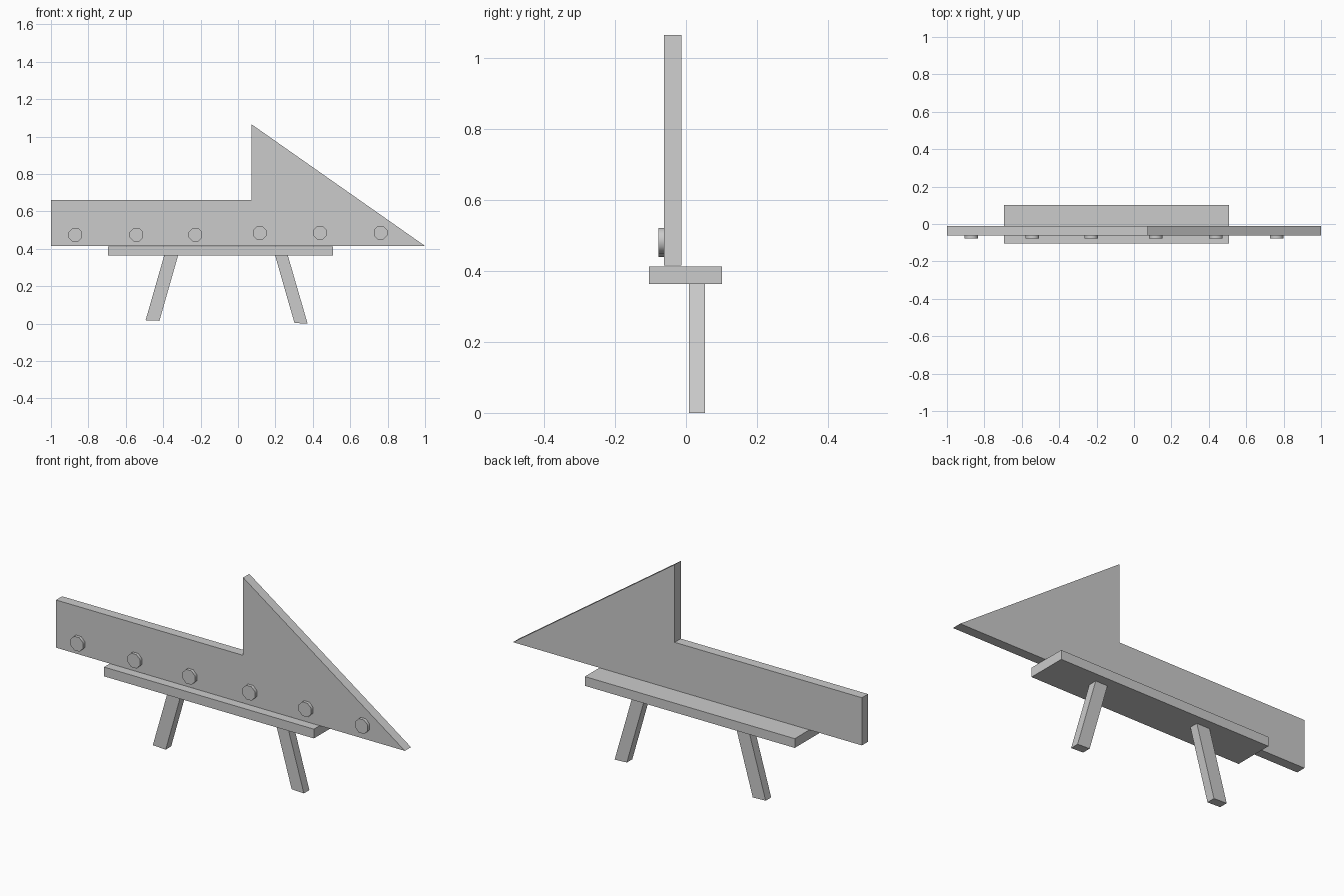
import bpy
import math

if "Cube" in bpy.data.objects:
    bpy.data.objects.remove(bpy.data.objects["Cube"])


def prism(name, profile, y0, y1):
    """Extrude an XZ profile (counter-clockwise seen from the front) from y0 to y1."""
    n = len(profile)
    verts = [(x, y0, z) for x, z in profile] + [(x, y1, z) for x, z in profile]
    faces = [tuple(range(n)), tuple(range(2 * n - 1, n - 1, -1))]
    faces += [(i, i + n, (i + 1) % n + n, (i + 1) % n) for i in range(n)]
    mesh = bpy.data.meshes.new(name)
    mesh.from_pydata(verts, [], faces)
    obj = bpy.data.objects.new(name, mesh)
    bpy.context.collection.objects.link(obj)
    return obj


# Arrow-shaped upright board
prism("arrow_board",
      [(-1, 0.415), (1, 0.415), (0.073, 1.065), (0.073, 0.662), (-1, 0.662)],
      -0.062, -0.012)

# Horizontal shelf under the board
prism("shelf", [(-0.695, 0.364), (0.508, 0.364), (0.508, 0.412), (-0.695, 0.412)],
      -0.104, 0.102)

# Splayed legs: bottom x range, top x range, foot height
for name, b0, b1, t0, t1, foot in [
        ("left_leg", -0.494, -0.42, -0.394, -0.32, 0.015),
        ("right_leg", 0.302, 0.372, 0.198, 0.266, 0.0)]:
    prism(name, [(b0, foot + 0.003), (b1, foot), (t1, 0.366), (t0, 0.366)],
          0.008, 0.053)

# Row of round pegs on the front of the board
pegs = [(-0.87, 0.475), (-0.543, 0.475), (-0.228, 0.475),
        (0.116, 0.485), (0.438, 0.485), (0.762, 0.485)]
for i, (x, z) in enumerate(pegs):
    bpy.ops.mesh.primitive_cylinder_add(
        vertices=8, radius=0.039, depth=0.018, location=(x, -0.069, z),
        rotation=(math.pi / 2, math.pi / 8, 0))
    peg = bpy.context.object
    peg.name = f"peg_{i + 1}"
    bpy.ops.object.shade_smooth_by_angle(angle=math.radians(50))
